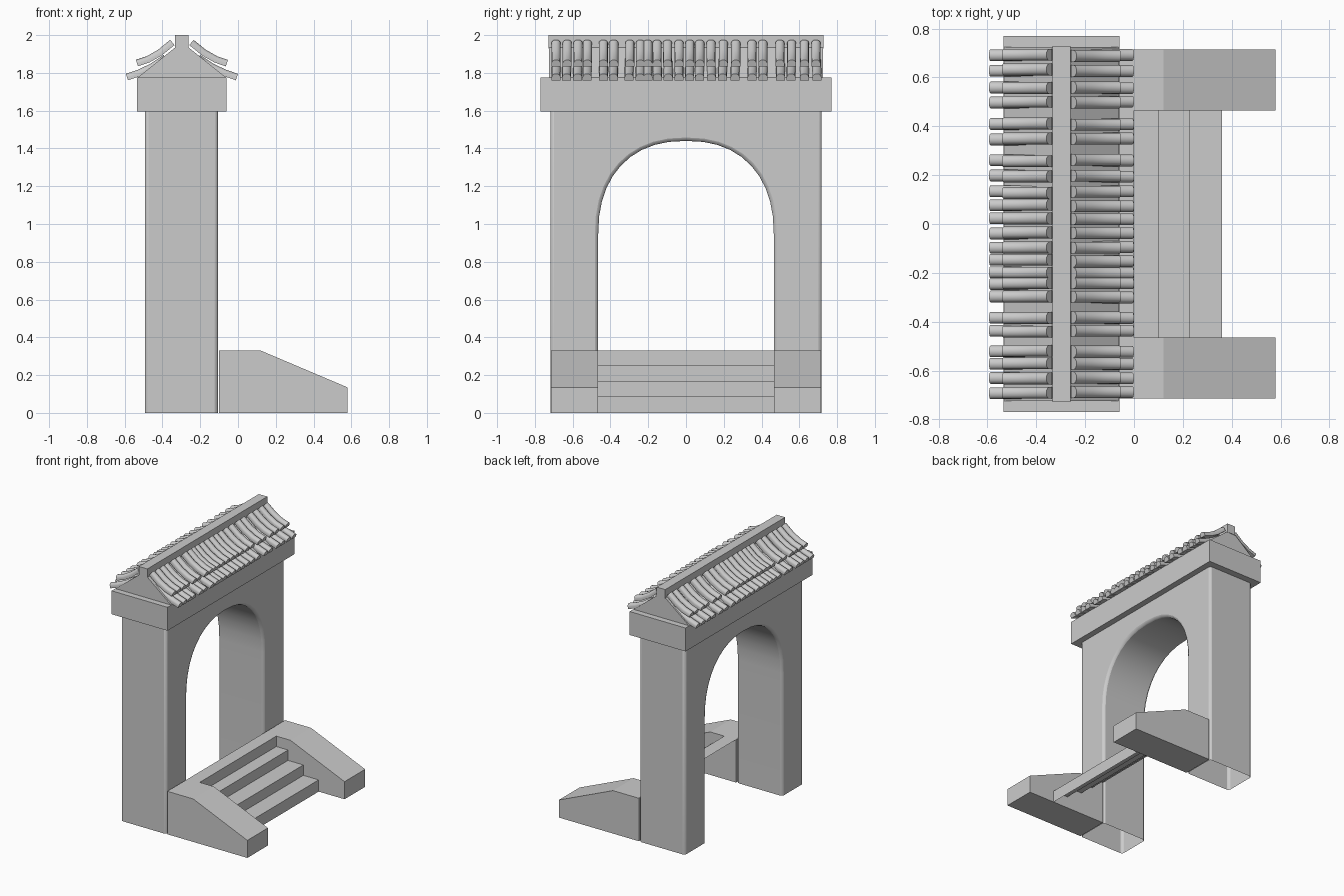
import bpy, bmesh, math, random

if "Cube" in bpy.data.objects:
    bpy.data.objects.remove(bpy.data.objects["Cube"])

random.seed(4)
AXIS = -0.297  # centre line of the gate wall and roof


def finish(name, bm, angle=None):
    bmesh.ops.recalc_face_normals(bm, faces=bm.faces[:])
    me = bpy.data.meshes.new(name)
    bm.to_mesh(me)
    bm.free()
    ob = bpy.data.objects.new(name, me)
    bpy.context.collection.objects.link(ob)
    if angle:
        bpy.ops.object.select_all(action='DESELECT')
        ob.select_set(True)
        bpy.context.view_layer.objects.active = ob
        bpy.ops.object.shade_smooth_by_angle(angle=math.radians(angle))
    return ob


def extrude(bm, pts, vec, cap=True):
    """Closed outline pushed along vec."""
    a = [bm.verts.new(p) for p in pts]
    b = [bm.verts.new([p[i] + vec[i] for i in range(3)]) for p in pts]
    n = len(pts)
    for i in range(n):
        j = (i + 1) % n
        bm.faces.new((a[i], a[j], b[j], b[i]))
    if cap:
        bm.faces.new(a)
        bm.faces.new(b[::-1])


def box(name, x0, x1, y, z0, z1):
    bm = bmesh.new()
    extrude(bm, [(x0, -y, z0), (x1, -y, z0), (x1, -y, z1), (x0, -y, z1)], (0, 2 * y, 0))
    return finish(name, bm)


# gate wall with arched opening, open underneath
arch = []
N = 20
for i in range(N + 1):
    t = math.pi * i / N
    c, s = math.cos(t), math.sin(t)
    arch.append((math.copysign(abs(c) ** (2 / 2.3), c) * 0.465,
                 0.94 + 0.5 * abs(s) ** (2 / 2.3)))
outline = [(0.465, 0)] + arch + [(-0.465, 0), (-0.718, 0), (-0.718, 1.63), (0.718, 1.63), (0.718, 0)]
bm = bmesh.new()
extrude(bm, [(-0.493, y, z) for y, z in outline], (0.386, 0, 0))
bottoms = [f for f in bm.faces if all(v.co.z < 1e-4 for v in f.verts)]
bmesh.ops.delete(bm, geom=bottoms, context='FACES')
wall = finish("arched_wall", bm, 50)
bev = wall.modifiers.new("rounding", 'BEVEL')
bev.width = 0.018
bev.segments = 2
bev.limit_method = 'ANGLE'
bev.angle_limit = math.radians(50)

# lintel, roof body and ridge
box("lintel", -0.535, -0.06, 0.77, 1.595, 1.775)
bm = bmesh.new()
extrude(bm, [(-0.532, -0.725, 1.775), (-0.063, -0.725, 1.775),
             (-0.262, -0.725, 1.935), (-0.332, -0.725, 1.935)], (0, 1.45, 0))
finish("roof_body", bm)
box("ridge", AXIS - 0.036, AXIS + 0.036, 0.728, 1.93, 2.0)

# curved roof tiles: arched section swept down a short path
ROWS = [.69, .63, .56, .50, .41, .35, .26, .195, .13, .075, .02, -.035,
        -.095, -.15, -.20, -.245, -.30, -.385, -.44, -.52, -.57, -.63, -.69]
UPPER = [(-0.235, 1.975), (-0.17, 1.922), (-0.11, 1.888), (-0.053, 1.869)]
LOWER = [(-0.20, 1.895), (-0.13, 1.848), (-0.06, 1.815), (0.0, 1.795)]


def tile(bm, path, y0, mirror):
    W, H = 0.024, 0.036
    sec = [(-W, -H)] + [(-W * math.cos(math.pi * k / 6), -0.02 + 0.02 * math.sin(math.pi * k / 6))
                        for k in range(7)] + [(W, -H)]
    rings = []
    for i, (x, z) in enumerate(path):
        p, q = path[max(i - 1, 0)], path[min(i + 1, len(path) - 1)]
        dx, dz = q[0] - p[0], q[1] - p[1]
        d = math.hypot(dx, dz)
        ring = []
        for y, h in sec:
            px = x - dz / d * h
            if mirror:
                px = 2 * AXIS - px
            ring.append(bm.verts.new((px, y0 + y, z + dx / d * h)))
        rings.append(ring)
    n = len(sec)
    for r, s in zip(rings, rings[1:]):
        for k in range(n):
            m = (k + 1) % n
            bm.faces.new((r[k], r[m], s[m], s[k]))
    bm.faces.new(rings[0])
    bm.faces.new(rings[-1][::-1])


for layer, path in (("upper", UPPER), ("lower", LOWER)):
    for side, mirror in (("right", False), ("left", True)):
        bm = bmesh.new()
        for y in ROWS:
            tile(bm, path, y + random.uniform(-0.004, 0.004), mirror)
        finish(f"{layer}_tiles_{side}", bm, 40)

# sloping side walls of the stair
for side, y in (("near", -0.715), ("far", 0.465)):
    bm = bmesh.new()
    extrude(bm, [(x, y, z) for x, z in ((-0.1, 0), (0.58, 0), (0.58, 0.135), (0.12, 0.33), (-0.1, 0.33))],
            (0, 0.25, 0))
    finish(f"stair_side_{side}", bm)

# steps: a folded sheet, open underneath
bm = bmesh.new()
prof = [(-0.1, 0.33), (0.0, 0.33), (0.0, 0.25), (0.1, 0.25), (0.1, 0.17),
        (0.23, 0.17), (0.23, 0.09), (0.36, 0.09), (0.36, 0.0)]
pairs = [(bm.verts.new((x, -0.465, z)), bm.verts.new((x, 0.465, z))) for x, z in prof]
for (a, b), (c, d) in zip(pairs, pairs[1:]):
    bm.faces.new((a, c, d, b))
finish("steps", bm)
